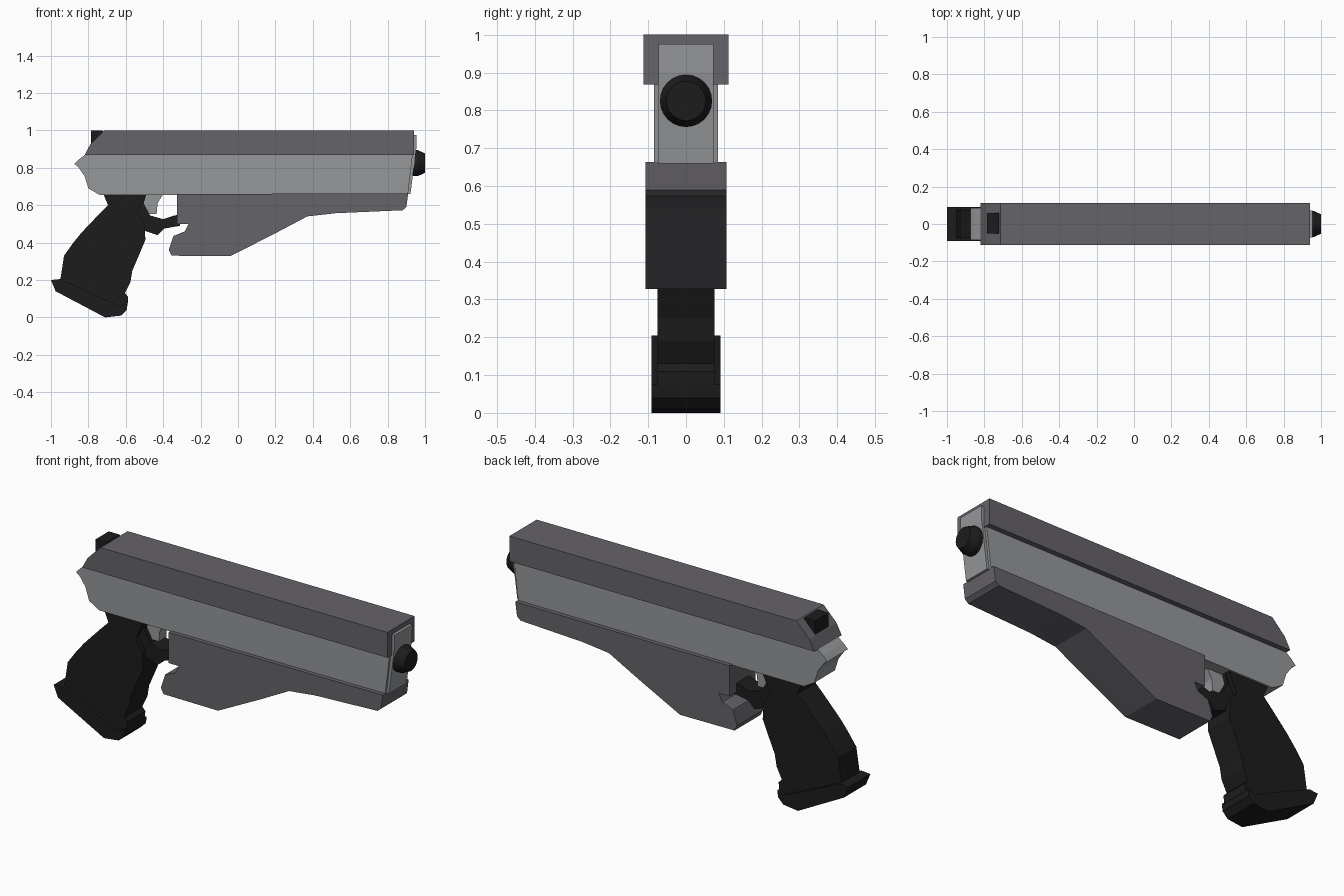
import bpy, bmesh, math


def material(name, rgb):
    m = bpy.data.materials.new(name)
    m.diffuse_color = (*rgb, 1)
    return m


LIGHT = material("light_metal", (0.30, 0.31, 0.32))
DARK = material("dark_metal", (0.13, 0.125, 0.14))
BLACK = material("black_rubber", (0.012, 0.012, 0.012))


def side_part(name, profile, half, mat, y=0.0):
    """Extrude an x-z side profile across the width."""
    bm = bmesh.new()
    face = bm.faces.new([bm.verts.new((x, y - half, z)) for x, z in profile])
    ext = bmesh.ops.extrude_face_region(bm, geom=[face])
    moved = [v for v in ext["geom"] if isinstance(v, bmesh.types.BMVert)]
    bmesh.ops.translate(bm, verts=moved, vec=(0, 2 * half, 0))
    bmesh.ops.recalc_face_normals(bm, faces=bm.faces)
    me = bpy.data.meshes.new(name)
    bm.to_mesh(me)
    bm.free()
    me.materials.append(mat)
    ob = bpy.data.objects.new(name, me)
    bpy.context.collection.objects.link(ob)
    return ob


# Upper cover, overhanging the body
side_part("upper_cover", [(-0.82, 0.868), (-0.79, 0.925), (-0.715, 1.0),
                          (0.94, 1.0), (0.94, 0.868)], 0.112, DARK)

# Main body with stepped rear end
side_part("main_body", [(-0.80, 0.90), (-0.82, 0.868), (-0.85, 0.845), (-0.875, 0.82),
                        (-0.855, 0.805), (-0.82, 0.755), (-0.80, 0.69), (-0.74, 0.655),
                        (0.908, 0.655), (0.935, 0.88), (0.93, 0.90)], 0.085, LIGHT)

# Raised plate at the muzzle end
side_part("muzzle_plate", [(0.85, 0.66), (0.922, 0.66), (0.953, 0.90),
                           (0.955, 0.975), (0.85, 0.975)], 0.073, LIGHT)

# Lower frame under the barrel
side_part("lower_frame", [(-0.325, 0.66), (-0.325, 0.50), (-0.265, 0.50), (-0.285, 0.46),
                          (-0.345, 0.435), (-0.37, 0.36), (-0.355, 0.33), (-0.04, 0.328),
                          (0.20, 0.45), (0.37, 0.54), (0.52, 0.557), (0.88, 0.573),
                          (0.90, 0.59), (0.91, 0.663)], 0.107, DARK)

# Grip and its base plate
side_part("grip", [(-0.72, 0.66), (-0.695, 0.60), (-0.74, 0.555), (-0.835, 0.455),
                   (-0.88, 0.40), (-0.93, 0.33), (-0.95, 0.20), (-0.95, 0.17), (-0.64, 0.02),
                   (-0.59, 0.07), (-0.587, 0.11), (-0.605, 0.13), (-0.575, 0.19),
                   (-0.565, 0.25), (-0.535, 0.32), (-0.495, 0.415), (-0.50, 0.50),
                   (-0.54, 0.56), (-0.49, 0.66)], 0.075, BLACK)
side_part("grip_base", [(-1.0, 0.20), (-0.95, 0.205), (-0.63, 0.06), (-0.59, 0.075),
                        (-0.595, 0.04), (-0.625, 0.01), (-0.71, 0.0), (-0.975, 0.14)],
          0.091, BLACK)

# Trigger guard and trigger
side_part("trigger_guard", [(-0.54, 0.66), (-0.49, 0.66), (-0.505, 0.61), (-0.47, 0.545),
                            (-0.40, 0.525), (-0.34, 0.545), (-0.31, 0.55), (-0.31, 0.49),
                            (-0.395, 0.475), (-0.43, 0.44), (-0.52, 0.47), (-0.56, 0.56)],
          0.05, BLACK)
side_part("trigger", [(-0.495, 0.66), (-0.40, 0.66), (-0.43, 0.61), (-0.435, 0.553),
                      (-0.495, 0.553), (-0.51, 0.60)], 0.03, LIGHT)

# Rear sight
side_part("rear_sight", [(-0.787, 0.90), (-0.787, 1.0), (-0.725, 1.0), (-0.70, 0.97),
                         (-0.70, 0.90)], 0.055, BLACK, 0.004)

# Tapered muzzle with a straight collar
for name, r1, r2, x0, x1 in (("muzzle_collar", 0.069, 0.069, 0.90, 0.962),
                             ("muzzle_tip", 0.069, 0.052, 0.962, 1.0)):
    bpy.ops.mesh.primitive_cone_add(vertices=24, radius1=r1, radius2=r2, depth=x1 - x0,
                                    location=((x0 + x1) / 2, 0, 0.825),
                                    rotation=(0, math.pi / 2, 0))
    ob = bpy.context.object
    ob.name = name
    ob.data.materials.append(BLACK)
    bpy.ops.object.shade_smooth_by_angle()
